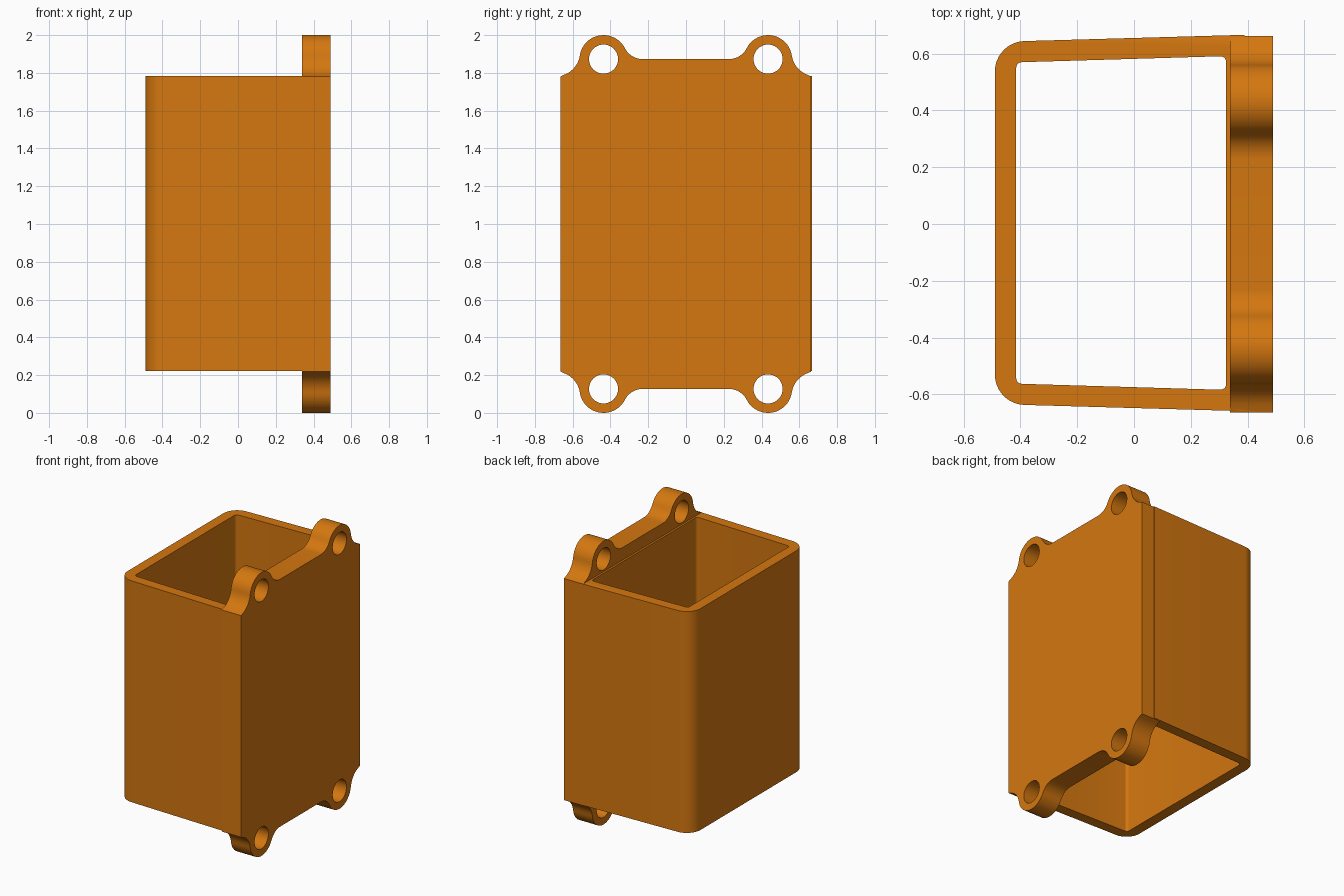
import bpy, bmesh, math
from mathutils import Matrix, Vector

if "Cube" in bpy.data.objects:
    bpy.data.objects.remove(bpy.data.objects["Cube"])

orange = bpy.data.materials.new("orange plastic")
orange.diffuse_color = (0.66, 0.185, 0.005, 1)
orange.use_nodes = True
orange.node_tree.nodes["Principled BSDF"].inputs["Base Color"].default_value = orange.diffuse_color


def arc(c, r, a0, a1, n):
    """Points on an arc from angle a0 to a1."""
    return [(c[0] + r * math.cos(a0 + (a1 - a0) * i / n),
             c[1] + r * math.sin(a0 + (a1 - a0) * i / n)) for i in range(n + 1)]


def rounded(corners, n=12):
    """Polygon with each corner (x, y, radius) filleted."""
    pts = []
    for i, (x, y, r) in enumerate(corners):
        p = Vector((x, y))
        if r == 0:
            pts.append((x, y))
            continue
        u = (Vector(corners[i - 1][:2]) - p).normalized()
        v = (Vector(corners[(i + 1) % len(corners)][:2]) - p).normalized()
        half = u.angle(v) / 2
        c = p + (u + v).normalized() * r / math.sin(half)
        t = r / math.tan(half)
        d0, d1 = p + u * t - c, p + v * t - c
        a0 = math.atan2(d0.y, d0.x)
        a1 = math.atan2(d1.y, d1.x)
        a1 = a0 + (a1 - a0 + math.pi) % (2 * math.pi) - math.pi
        pts += arc(c, r, a0, a1, n)
    return pts


def extruded(name, loops, depth, matrix):
    """Filled 2D outline with holes, extruded symmetrically along local z."""
    cu = bpy.data.curves.new(name, 'CURVE')
    cu.dimensions, cu.fill_mode, cu.extrude = '2D', 'BOTH', depth / 2
    for loop in loops:
        sp = cu.splines.new('POLY')
        sp.points.add(len(loop) - 1)
        for p, (x, y) in zip(sp.points, loop):
            p.co = (x, y, 0, 1)
        sp.use_cyclic_u = True
    tmp = bpy.data.objects.new(name + "_outline", cu)
    bpy.context.collection.objects.link(tmp)
    bpy.context.view_layer.update()
    me = bpy.data.meshes.new_from_object(
        tmp.evaluated_get(bpy.context.evaluated_depsgraph_get()))
    bpy.data.objects.remove(tmp)
    bm = bmesh.new()
    bm.from_mesh(me)
    bmesh.ops.remove_doubles(bm, verts=bm.verts, dist=1e-5)
    bmesh.ops.recalc_face_normals(bm, faces=bm.faces)
    bm.transform(matrix)
    bm.to_mesh(me)
    bm.free()
    me.materials.clear()
    me.materials.append(orange)
    ob = bpy.data.objects.new(name, me)
    bpy.context.collection.objects.link(ob)
    return ob


# Open-ended box sleeve, slightly tapered, standing along z
outer = rounded([(-0.49, -0.638, 0.107), (0.39, -0.663, 0),
                 (0.39, 0.663, 0), (-0.49, 0.638, 0.107)])
inner = rounded([(-0.415, -0.566, 0.02), (0.325, -0.588, 0.02),
                 (0.325, 0.588, 0.02), (-0.415, 0.566, 0.02)], 6)
box = extruded("box_sleeve", [outer, inner], 1.562,
               Matrix.Translation((0, 0.0035, 1.003)))

# Mounting plate: one quarter outline from the flat edge round the lug to the side
LY, LZ, LR = 0.4355, 0.873, 0.127          # lug centre (from plate middle), radius
r1, r2 = 0.105, 0.13                       # fillets inside and outside the lug
d = math.sqrt((LR + r1) ** 2 - r1 ** 2)
c1 = (LY - d, LZ + r1)
c2 = (LY + 0.254, LZ + 0.0386)
a1 = math.atan2(r1, -d)
a2 = math.atan2(0.0386, 0.254)
end = math.atan2(0.784 - c2[1], 0.6625 - c2[0]) + 2 * math.pi
quarter = (arc(c1, r1, -math.pi / 2, a1 - math.pi, 10)[::1]
           + arc((LY, LZ), LR, a1, a2, 24)[1:]
           + arc(c2, r2, math.pi + a2, end, 10)[1:-1] + [(0.6625, 0.782)])
# Mirror the quarter into the full outline
half = quarter + [(y, -z) for y, z in quarter[::-1]]
outline = half + [(-y, z) for y, z in half[::-1]]
holes = [arc((sy * LY, sz * LZ), 0.077, 0, 2 * math.pi, 40)[:-1]
         for sy in (-1, 1) for sz in (-1, 1)]
to_side = Matrix(((0, 0, 1, 0.414), (1, 0, 0, -0.001), (0, 1, 0, 1.0), (0, 0, 0, 1)))
plate = extruded("mounting_plate", [outline] + holes, 0.15, to_side)

# Fuse the plate and the sleeve into one body
mod = box.modifiers.new("fuse", 'BOOLEAN')
mod.operation, mod.solver, mod.object = 'UNION', 'EXACT', plate
bpy.context.view_layer.objects.active = box
box.select_set(True)
bpy.ops.object.modifier_apply(modifier="fuse")
bpy.data.objects.remove(plate)
box.name = "mounting_box"
bpy.ops.object.shade_smooth_by_angle(angle=math.radians(30))
